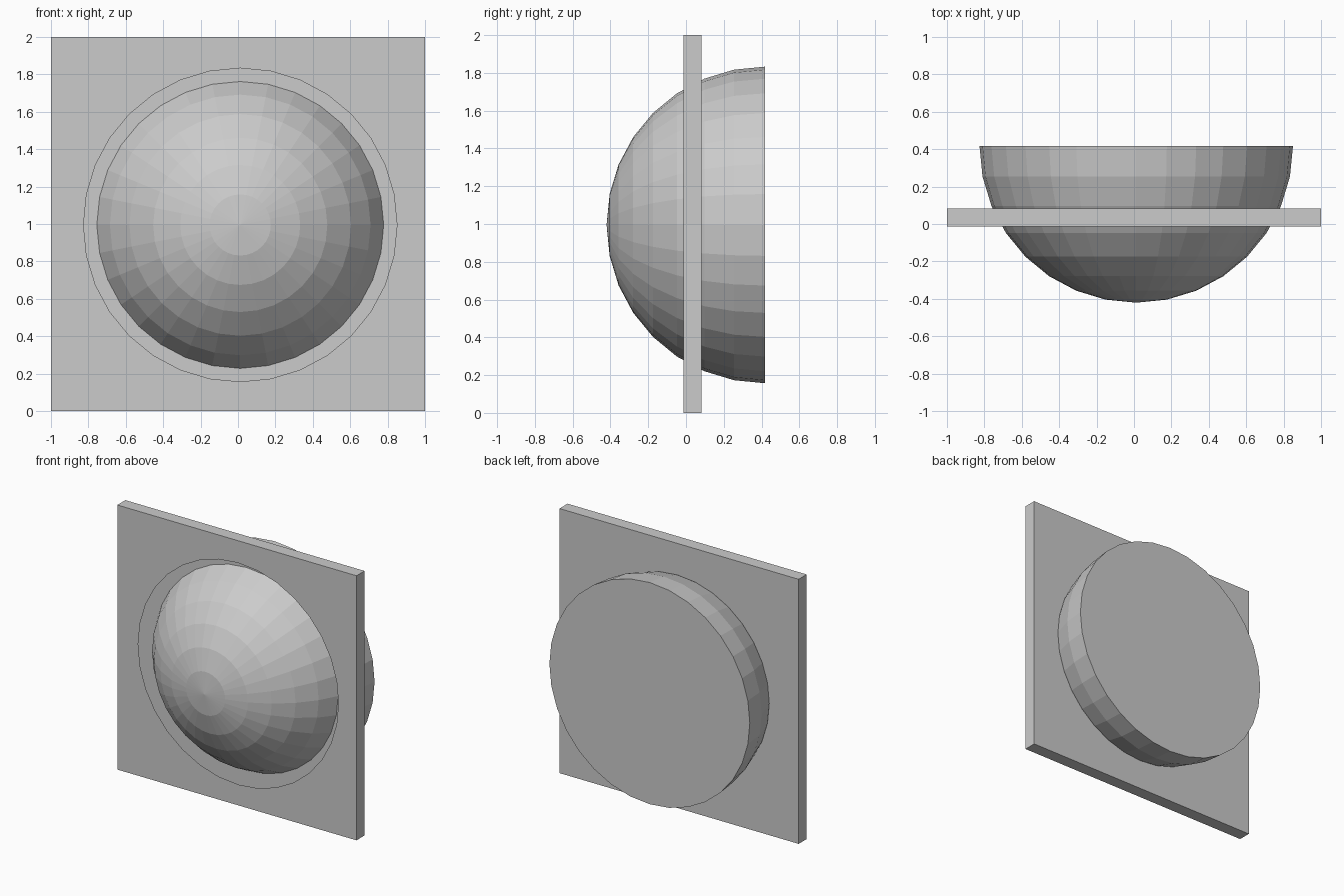
import bpy, bmesh, math
from mathutils import Matrix, Vector

if "Cube" in bpy.data.objects:
    bpy.data.objects.remove(bpy.data.objects["Cube"])

CX, CZ, R = 0.012, 0.995, 0.838      # dome axis and radius
Y_RIM = 0.4175                       # flat back of the dome
Y_FRONT, Y_BACK = -0.013, 0.083      # plate faces
SIDES = 32


def finish(name, bm):
    mesh = bpy.data.meshes.new(name)
    bm.to_mesh(mesh)
    bm.free()
    obj = bpy.data.objects.new(name, mesh)
    bpy.context.collection.objects.link(obj)
    return obj


# Dome: half of a sphere with its pole facing the front, closed at the back
bm = bmesh.new()
bmesh.ops.create_uvsphere(bm, u_segments=SIDES, v_segments=16, radius=R,
                          matrix=Matrix.Rotation(math.pi / 2, 4, 'X'))
bmesh.ops.delete(bm, geom=[v for v in bm.verts if v.co.y > 0.001], context='VERTS')
bmesh.ops.contextual_create(bm, geom=[e for e in bm.edges if e.is_boundary])
bmesh.ops.translate(bm, verts=bm.verts, vec=(CX, Y_RIM, CZ))
bmesh.ops.recalc_face_normals(bm, faces=bm.faces)
finish("dome", bm)

# Plate: hollow square slab with a round opening in its front skin
bm = bmesh.new()
corners = [(-1, 0), (1, 0), (1, 2), (-1, 2)]
front = [bm.verts.new((x, Y_FRONT, z)) for x, z in corners]
back = [bm.verts.new((x, Y_BACK, z)) for x, z in corners]
bm.faces.new(back[::-1])
for i in range(4):
    j = (i + 1) % 4
    bm.faces.new((front[j], front[i], back[i], back[j]))
angles = [2 * math.pi * i / SIDES for i in range(SIDES)]
ring = [bm.verts.new((CX + R * math.cos(a), Y_FRONT, CZ + R * math.sin(a))) for a in angles]
edges = [bm.edges.new((ring[i], ring[(i + 1) % SIDES])) for i in range(SIDES)]
edges += [bm.edges.get((front[i], front[(i + 1) % 4])) for i in range(4)]
bmesh.ops.triangle_fill(bm, edges=edges, use_beauty=True, normal=Vector((0, -1, 0)))
bm.normal_update()
centre = Vector((0, (Y_FRONT + Y_BACK) / 2, 1))
for f in bm.faces:
    if f.normal.dot(f.calc_center_median() - centre) < 0:
        f.normal_flip()
finish("plate", bm)
